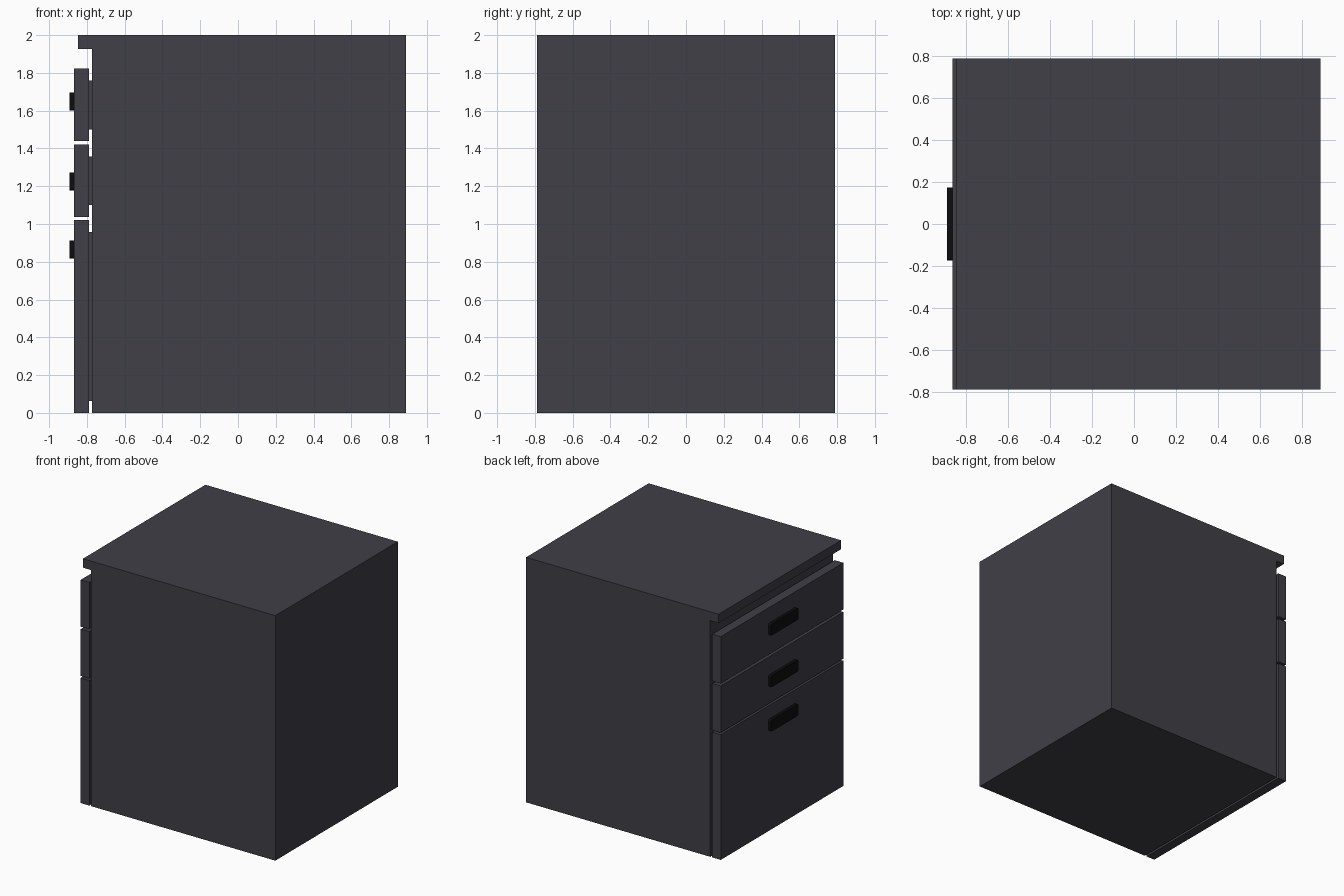
import bpy, bmesh

if "Cube" in bpy.data.objects:
    bpy.data.objects.remove(bpy.data.objects["Cube"])


def material(name, rgb):
    m = bpy.data.materials.new(name)
    m.diffuse_color = (*rgb, 1)
    m.use_nodes = True
    m.node_tree.nodes["Principled BSDF"].inputs["Base Color"].default_value = m.diffuse_color
    return m


GREY = material("dark_grey", (0.05, 0.05, 0.063))
BLACK = material("black", (0.004, 0.004, 0.005))


def finish(name, bm, mat):
    bmesh.ops.recalc_face_normals(bm, faces=bm.faces)
    mesh = bpy.data.meshes.new(name)
    bm.to_mesh(mesh)
    bm.free()
    mesh.materials.append(mat)
    ob = bpy.data.objects.new(name, mesh)
    bpy.context.collection.objects.link(ob)
    return ob


def box(name, x, half_y, z, mat, corner=0):
    bm = bmesh.new()
    bmesh.ops.create_cube(bm, size=1)
    for v in bm.verts:
        v.co = (x[v.co.x > 0], half_y * (1 if v.co.y > 0 else -1), z[v.co.z > 0])
    if corner:  # round only the edges running along x
        edges = [e for e in bm.edges if abs(e.verts[0].co.x - e.verts[1].co.x) > 1e-4]
        bmesh.ops.bevel(bm, geom=edges, offset=corner, segments=3,
                        profile=0.5, affect='EDGES')
    return finish(name, bm, mat)


# Cabinet body with overhanging top lip, extruded from its side profile
W = 0.79
profile = [(-0.772, 0), (0.89, 0), (0.89, 2), (-0.847, 2), (-0.847, 1.927), (-0.772, 1.927)]
bm = bmesh.new()
face = bm.faces.new([bm.verts.new((x, -W, z)) for x, z in profile])
ext = bmesh.ops.extrude_face_region(bm, geom=[face])
bmesh.ops.translate(bm, vec=(0, 2 * W, 0),
                    verts=[g for g in ext["geom"] if isinstance(g, bmesh.types.BMVert)])
finish("cabinet_body", bm, GREY)

# Drawers: front panel, box behind it, and pull handle
drawers = [
    ("top", (1.44, 1.822), (1.50, 1.76), (1.60, 1.696)),
    ("middle", (1.038, 1.42), (1.10, 1.357), (1.178, 1.273)),
    ("bottom", (0, 1.022), (0.062, 0.958), (0.817, 0.912)),
]
for name, front, inner, pull in drawers:
    box(name + "_drawer_front", (-0.867, -0.79), W, front, GREY)
    box(name + "_drawer_box", (-0.79, -0.76), 0.72, inner, GREY)
    box(name + "_drawer_handle", (-0.892, -0.866), 0.175, pull, BLACK, 0.012)
